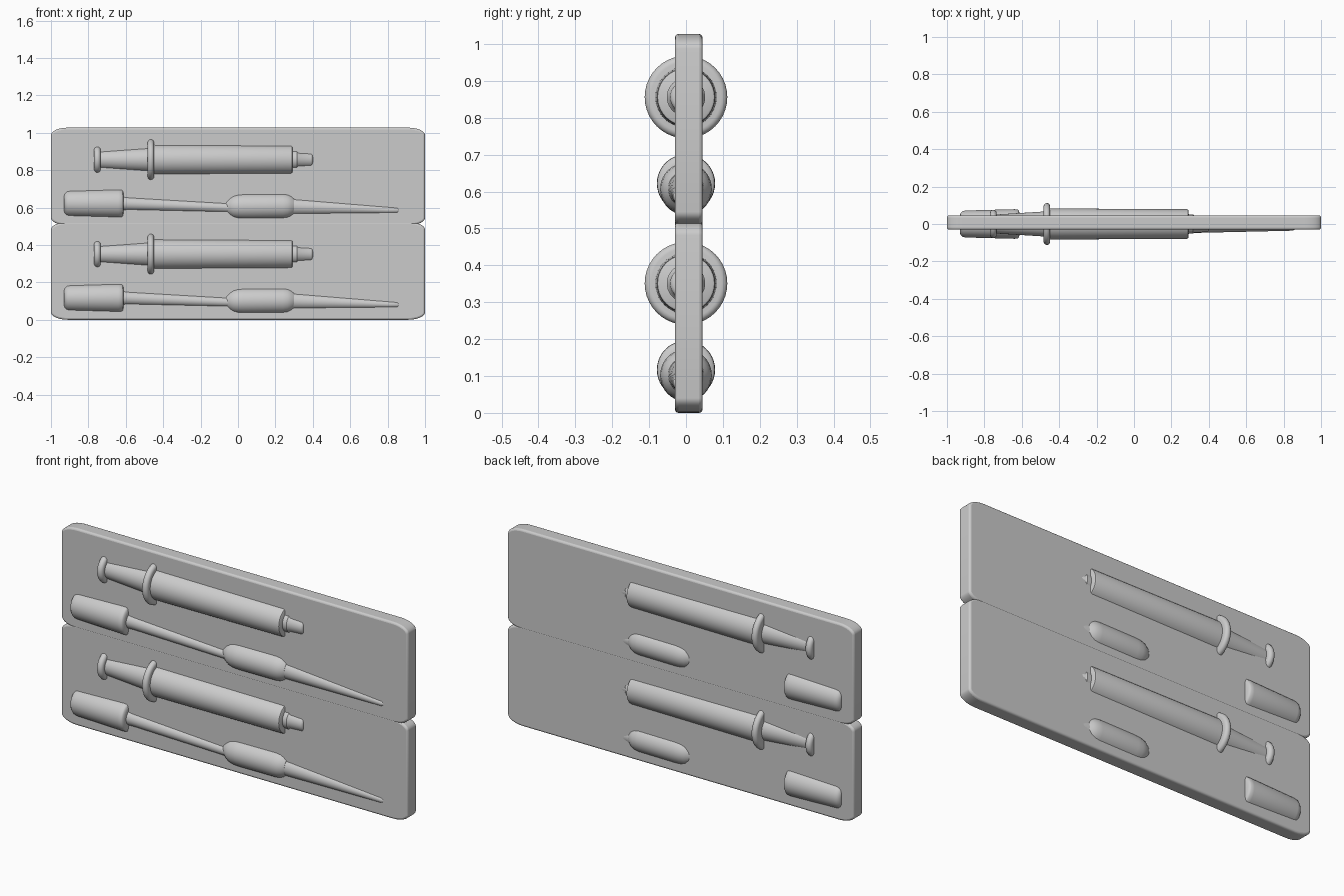
import bpy, bmesh, math

if "Cube" in bpy.data.objects:
    bpy.data.objects.remove(bpy.data.objects["Cube"])

grey = bpy.data.materials.new("plain grey")
grey.use_nodes = True
colour = (0.6, 0.6, 0.6, 1)
grey.diffuse_color = colour
grey.node_tree.nodes["Principled BSDF"].inputs["Base Color"].default_value = colour

STEP = 0.505  # height between the two identical panels


def finish(bm, name):
    bmesh.ops.recalc_face_normals(bm, faces=bm.faces)
    mesh = bpy.data.meshes.new(name)
    bm.to_mesh(mesh)
    bm.free()
    obj = bpy.data.objects.new(name, mesh)
    bpy.context.collection.objects.link(obj)
    mesh.materials.append(grey)
    bpy.ops.object.select_all(action="DESELECT")
    obj.select_set(True)
    bpy.context.view_layer.objects.active = obj
    bpy.ops.object.shade_smooth_by_angle(angle=math.radians(40))
    return obj


def turned(name, stations, start, end, sides=40):
    """Round body from (x, radius) stations; its axis runs from start to end."""
    bm = bmesh.new()
    rings = []
    for x, r in stations:
        t = (x - start[0]) / (end[0] - start[0])
        cy, cz = (start[i] + t * (end[i] - start[i]) for i in (1, 2))
        rings.append([bm.verts.new((x, cy + r * math.cos(a), cz + r * math.sin(a)))
                      for a in (math.tau * k / sides for k in range(sides))])
    for a, b in zip(rings, rings[1:]):
        for k in range(sides):
            n = (k + 1) % sides
            bm.faces.new((a[k], a[n], b[n], b[k]))
    bm.faces.new(rings[0])
    bm.faces.new(rings[-1])
    return finish(bm, name)


def disc(x, half, r, lip):
    """Stations for a disc with a rounded rim."""
    return [(x - half * math.cos(a), r - lip + lip * math.sin(a))
            for a in (math.pi * k / 10 for k in range(11))]


def board(name, z0):
    """Flat panel with stretched round corners and softened edges."""
    bm = bmesh.new()
    half_h, cx, cz = 0.261, 0.09, 0.04
    outline = []
    for q, (sx, sz) in enumerate(((1, 1), (-1, 1), (-1, -1), (1, -1))):
        for k in range(9):
            a = math.pi / 2 * (q + k / 8)
            outline.append(bm.verts.new((sx * (1 - cx) + cx * math.cos(a), -0.03,
                                         z0 + half_h + sz * (half_h - cz) + cz * math.sin(a))))
    face = bm.faces.new(outline)
    out = bmesh.ops.extrude_face_region(bm, geom=[face])
    bmesh.ops.translate(bm, vec=(0, 0.075, 0),
                        verts=[v for v in out["geom"] if isinstance(v, bmesh.types.BMVert)])
    obj = finish(bm, name)
    bevel = obj.modifiers.new("soft edges", "BEVEL")
    bevel.width, bevel.segments = 0.01, 3
    bevel.limit_method, bevel.angle_limit = "ANGLE", math.radians(60)


for side, dz in (("lower", 0), ("upper", STEP)):
    board(side + "_board", dz)

    # Syringe: thumb disc, plunger, finger flange, barrel and nozzle
    a, b = (-0.77, 0, 0.351 + dz), (0.4, 0, 0.351 + dz)
    turned(side + "_thumb_disc", disc(-0.752, 0.018, 0.075, 0.018), a, b)
    turned(side + "_plunger", [(-0.75, 0.05), (-0.46, 0.068)], a, b)
    turned(side + "_finger_flange", disc(-0.466, 0.017, 0.112, 0.017), a, b)
    turned(side + "_barrel", [(-0.46, 0.083), (0.282, 0.079), (0.289, 0.077), (0.292, 0.072)], a, b)
    turned(side + "_nozzle", [(0.28, 0.052), (0.315, 0.052), (0.322, 0.046), (0.39, 0.043),
                              (0.396, 0.04), (0.4, 0.033)], a, b)

    # Dropper: handle, thin stem, bulb and tapering tip
    turned(side + "_handle", [(-0.93, 0.05), (-0.926, 0.06), (-0.915, 0.069), (-0.9, 0.072),
                              (-0.64, 0.079), (-0.622, 0.078), (-0.616, 0.073), (-0.612, 0.06)],
           (-0.93, 0, 0.117 + dz), (-0.61, 0, 0.117 + dz))
    turned(side + "_stem", [(-0.63, 0.042), (-0.58, 0.038), (0.0, 0.024)],
           (-0.62, -0.008, 0.117 + dz), (0, -0.018, 0.092 + dz))
    turned(side + "_bulb", [(-0.09, 0.024), (-0.068, 0.032), (-0.045, 0.05), (-0.025, 0.062),
                            (0.0, 0.068), (0.03, 0.07), (0.24, 0.07), (0.265, 0.067),
                            (0.285, 0.059), (0.3, 0.048)],
           (-0.09, 0, 0.1 + dz), (0.3, 0, 0.103 + dz))
    turned(side + "_tip", [(0.27, 0.05), (0.32, 0.047), (0.8, 0.019), (0.85, 0.016), (0.86, 0.01)],
           (0.3, 0, 0.1 + dz), (0.86, -0.02, 0.08 + dz))
